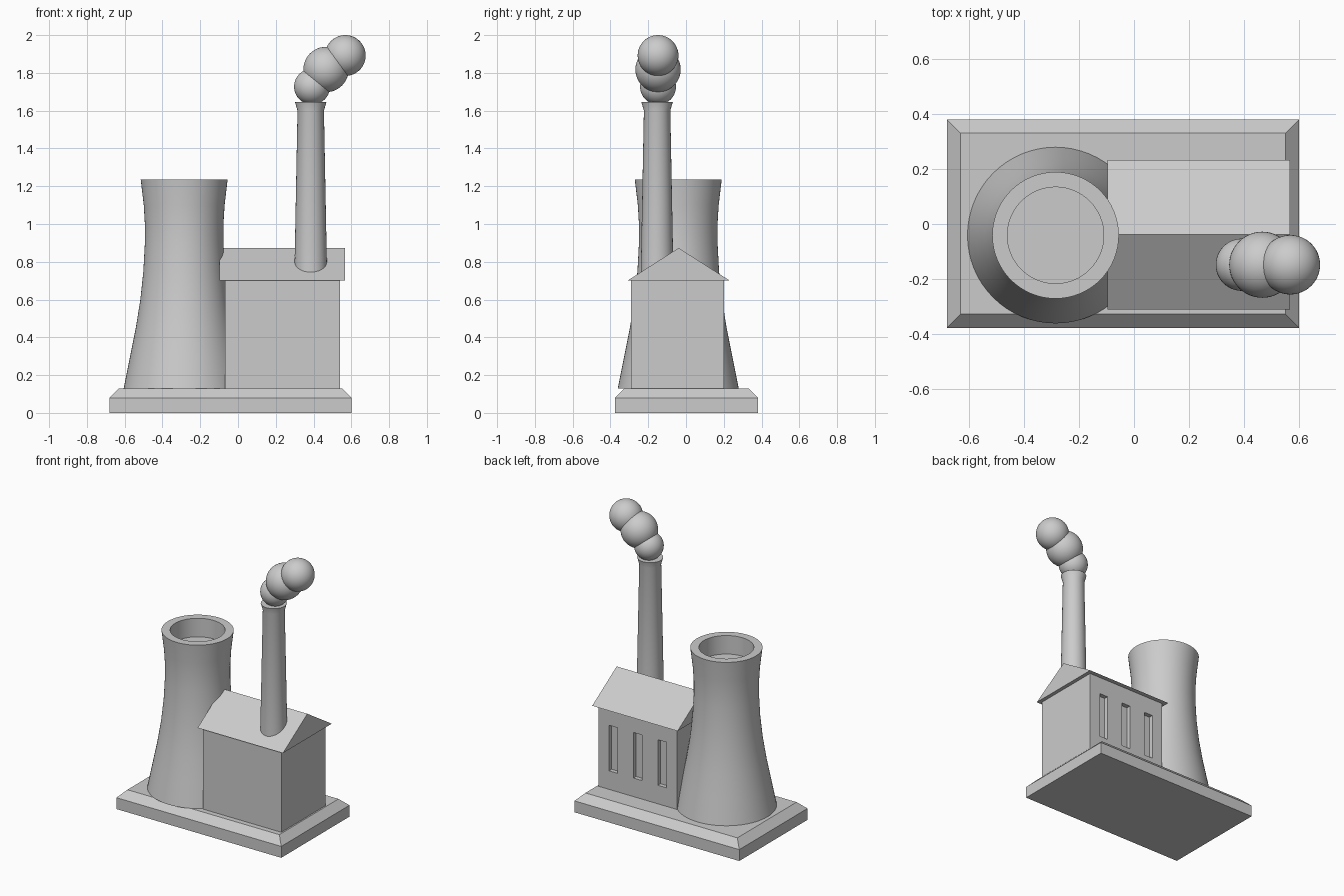
import bpy
import bmesh
import math

cube = bpy.data.objects.get("Cube")
if cube:
    bpy.data.objects.remove(cube, do_unlink=True)

# Single plain grey
grey = bpy.data.materials.new("plain grey")
grey.use_nodes = True
colour = (0.6, 0.6, 0.6, 1)
grey.diffuse_color = colour
grey.node_tree.nodes["Principled BSDF"].inputs["Base Color"].default_value = colour


def finish(name, bm):
    """Turn a bmesh into a named grey object."""
    bmesh.ops.recalc_face_normals(bm, faces=bm.faces[:])
    mesh = bpy.data.meshes.new(name)
    bm.to_mesh(mesh)
    bm.free()
    mesh.materials.append(grey)
    obj = bpy.data.objects.new(name, mesh)
    bpy.context.collection.objects.link(obj)
    return obj


def smooth(obj, angle=35):
    bpy.ops.object.select_all(action="DESELECT")
    obj.select_set(True)
    bpy.context.view_layer.objects.active = obj
    bpy.ops.object.shade_smooth_by_angle(angle=math.radians(angle))


def box(name, x, y, z):
    """Box from (low, high) ranges."""
    bm = bmesh.new()
    bmesh.ops.create_cube(bm, size=1)
    for v in bm.verts:
        v.co = [r[0] if c < 0 else r[1] for c, r in zip(v.co, (x, y, z))]
    return finish(name, bm)


def lathe(name, centre, profile, steps=64):
    """Closed solid turned from (radius, height) points; both ends are capped."""
    bm = bmesh.new()
    rings = []
    for r, z in profile:
        rings.append([bm.verts.new((centre[0] + r * math.cos(a), centre[1] + r * math.sin(a), z))
                      for a in (math.tau * i / steps for i in range(steps))])
    for low, high in zip(rings, rings[1:]):
        for i in range(steps):
            j = (i + 1) % steps
            bm.faces.new((low[i], low[j], high[j], high[i]))
    bm.faces.new(rings[0])
    bm.faces.new(rings[-1])
    obj = finish(name, bm)
    smooth(obj)
    return obj


def extrude_x(name, outline, x0, x1):
    """Prism along x from a (y, z) outline."""
    bm = bmesh.new()
    face = bm.faces.new([bm.verts.new((x0, y, z)) for y, z in outline])
    new = bmesh.ops.extrude_face_region(bm, geom=[face])["geom"]
    bmesh.ops.translate(bm, vec=(x1 - x0, 0, 0),
                        verts=[g for g in new if isinstance(g, bmesh.types.BMVert)])
    return finish(name, bm)


# Plinth with a sloped upper edge
bm = bmesh.new()
rings = []
for inset, z in ((0, 0), (0, 0.08), (0.05, 0.13)):
    x0, x1, y0, y1 = -0.68 + inset, 0.60 - inset, -0.377 + inset, 0.38 - inset
    rings.append([bm.verts.new((x, y, z)) for x, y in ((x0, y0), (x1, y0), (x1, y1), (x0, y1))])
for low, high in zip(rings, rings[1:]):
    for i in range(4):
        j = (i + 1) % 4
        bm.faces.new((low[i], low[j], high[j], high[i]))
bm.faces.new(rings[0])
bm.faces.new(rings[-1])
finish("plinth", bm)

# Cooling tower with a recessed top
lathe("cooling_tower", (-0.285, -0.041), [
    (0.32, 0.13), (0.286, 0.3), (0.256, 0.45), (0.232, 0.6), (0.216, 0.75), (0.208, 0.9),
    (0.208, 1.0), (0.214, 1.1), (0.23, 1.235), (0.175, 1.235), (0.175, 1.105)])

# Hall with three window recesses in the back wall
hall = box("hall", (-0.07, 0.54), (-0.29, 0.2), (0.13, 0.7))
for i in range(3):
    x = 0.045 + 0.19 * i
    cutter = box("window_cutter", (x - 0.033, x + 0.033), (0.17, 0.3), (0.26, 0.58))
    cutter.hide_render = True
    cut = hall.modifiers.new("window", "BOOLEAN")
    cut.operation = "DIFFERENCE"
    cut.solver = "EXACT"
    cut.object = cutter
    bpy.context.view_layer.objects.active = hall
    bpy.ops.object.modifier_apply(modifier=cut.name)
    bpy.data.objects.remove(cutter, do_unlink=True)

# Gable roof
extrude_x("roof", [(-0.31, 0.7), (0.232, 0.7), (-0.039, 0.873)], -0.097, 0.566)

# Chimney with a flared lip
lathe("chimney", (0.385, -0.153), [
    (0.087, 0.71), (0.07, 1.6), (0.083, 1.645)], 48)

# Smoke puffs
for name, r, x, z in (("smoke_low", 0.095, 0.392, 1.727),
                      ("smoke_middle", 0.12, 0.466, 1.818),
                      ("smoke_high", 0.108, 0.568, 1.892)):
    bm = bmesh.new()
    bmesh.ops.create_uvsphere(bm, u_segments=48, v_segments=24, radius=r)
    bmesh.ops.translate(bm, vec=(x, -0.148, z), verts=bm.verts[:])
    smooth(finish(name, bm))
